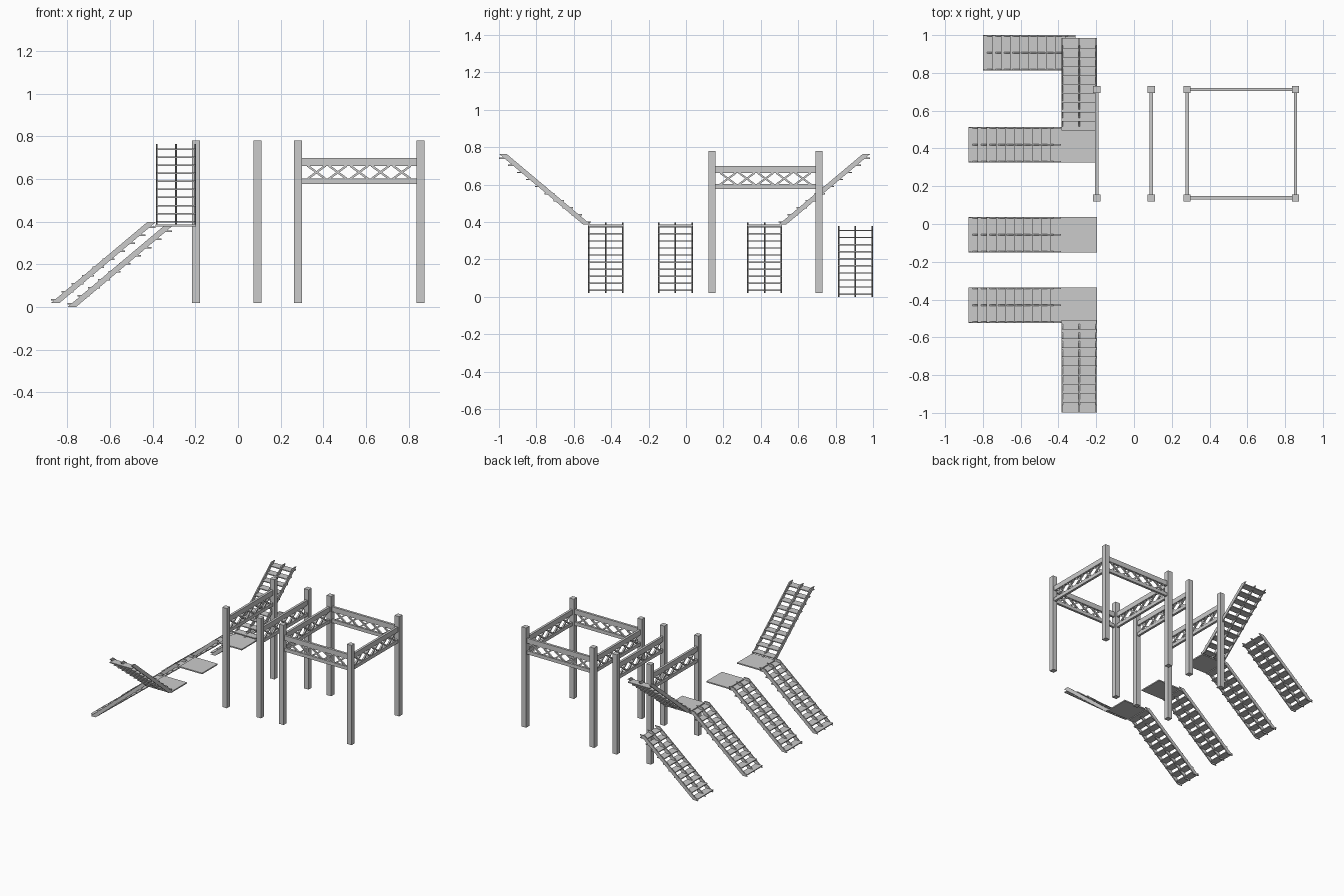
import bpy, bmesh, math
from mathutils import Matrix, Vector

if "Cube" in bpy.data.objects:
    bpy.data.objects.remove(bpy.data.objects["Cube"])

def add_box(bm, lo, hi, mat=None):
    c = [(a + b) / 2 for a, b in zip(lo, hi)]
    s = [b - a for a, b in zip(lo, hi)]
    m = Matrix.Translation(c) @ Matrix.Diagonal((*s, 1))
    bmesh.ops.create_cube(bm, size=1, matrix=(mat @ m) if mat else m)

def finish(bm, name, loc=(0, 0, 0), rot=0):
    bmesh.ops.recalc_face_normals(bm, faces=bm.faces)
    me = bpy.data.meshes.new(name)
    bm.to_mesh(me)
    bm.free()
    ob = bpy.data.objects.new(name, me)
    ob.location = loc
    ob.rotation_euler = (0, 0, rot)
    bpy.context.collection.objects.link(ob)
    return ob

W, RUN, RISE = 0.188, 0.49, 0.378
STEPS = 10

def flight(name, loc, rot=0):
    """Open staircase climbing along local +x, centred on local y."""
    bm = bmesh.new()
    # three slanted stringers with level-cut ends
    cut, t = 0.04, 0.008
    for y in (-W / 2, -t / 2, W / 2 - t):
        prof = [(0, 0), (cut, 0), (RUN, RISE), (RUN - cut, RISE)]
        a = [bm.verts.new((x, y, z)) for x, z in prof]
        b = [bm.verts.new((x, y + t, z)) for x, z in prof]
        bm.faces.new(a)
        bm.faces.new(b[::-1])
        for i in range(4):
            j = (i + 1) % 4
            bm.faces.new((a[i], b[i], b[j], a[j]))
    # treads
    for i in range(STEPS):
        x, z = i * 0.0482, 0.011 + i * 0.0378
        add_box(bm, (x, -W / 2 + 0.002, z), (x + 0.056, W / 2 - 0.002, z + 0.007))
    finish(bm, name, loc, rot)

def landing(name, y):
    bm = bmesh.new()
    add_box(bm, (-0.388, y - W / 2, 0.377), (-0.197, y + W / 2, 0.386))
    finish(bm, name)

def post(name, x, y):
    bm = bmesh.new()
    add_box(bm, (x - 0.019, y - 0.019, 0.02), (x + 0.019, y + 0.019, 0.78))
    finish(bm, name)

def truss(name, p, q):
    """Two rails with crossed braces between, from post p to post q."""
    p, q = Vector((*p, 0)), Vector((*q, 0))
    d = q - p
    L, h = d.length, 0.009
    bm = bmesh.new()
    add_box(bm, (0, -h, 0.577), (L, h, 0.603))
    add_box(bm, (0, -h, 0.661), (L, h, 0.699))
    n, pitch, zm = 5, 0.1, 0.632
    half = math.hypot(0.084, 0.062) / 2
    for i in range(n):
        xm = L / 2 + (i - (n - 1) / 2) * pitch
        for s in (-1, 1):
            m = Matrix.Translation((xm, 0, zm)) @ Matrix.Rotation(s * math.atan2(0.062, 0.084), 4, 'Y')
            add_box(bm, (-half, -0.006, -0.005), (half, 0.006, 0.005), m)
    finish(bm, name, p, math.atan2(d.y, d.x))

# stairs and landings
for tag, y in (("front", -0.429), ("middle", -0.057), ("back", 0.42)):
    flight(tag + "_lower_stairs", (-0.876, y, 0.02))
    landing(tag + "_landing", y)
flight("loose_stairs", (-0.80, 0.906, 0.0))
flight("back_upper_stairs", (-0.291, 0.495, 0.386), math.pi / 2)
flight("front_upper_stairs", (-0.291, -0.509, 0.386), -math.pi / 2)

# posts and trusses
Y0, Y1 = 0.138, 0.712
XS = (-0.197, 0.091, 0.281, 0.855)
for i, x in enumerate(XS):
    post(f"front_post_{i + 1}", x, Y0)
    post(f"back_post_{i + 1}", x, Y1)
    truss(f"side_truss_{i + 1}", (x, Y0), (x, Y1))
for tag, y in (("front", Y0), ("back", Y1)):
    truss(tag + "_truss", (XS[2], y), (XS[3], y))
